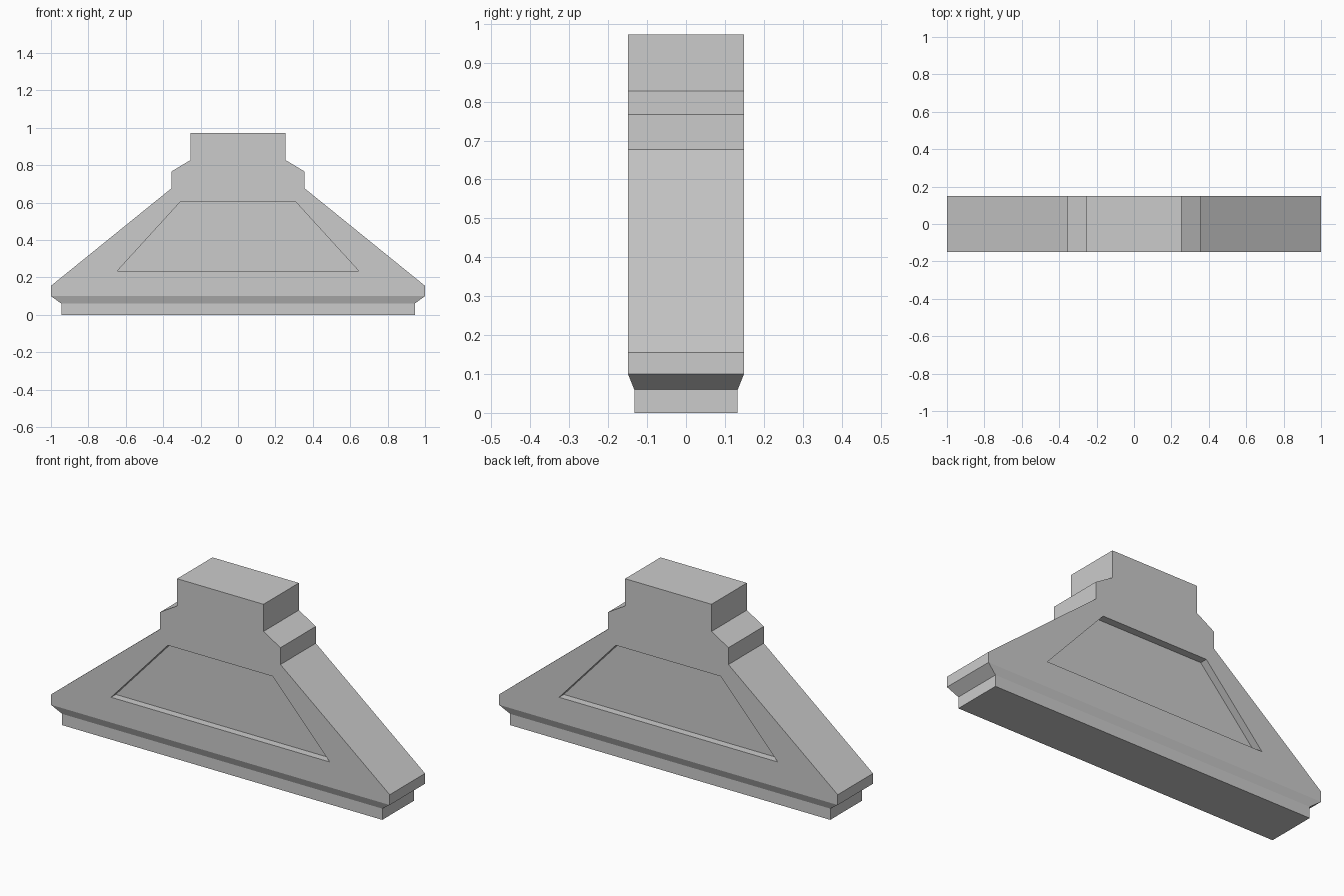
import bpy
import bmesh

default_cube = bpy.data.objects.get("Cube")
if default_cube:
    bpy.data.objects.remove(default_cube, do_unlink=True)

# Single grey stone colour
stone = bpy.data.materials.new("grey_stone")
stone.use_nodes = True
colour = (0.6, 0.6, 0.6, 1)
stone.diffuse_color = colour
stone.node_tree.nodes["Principled BSDF"].inputs["Base Color"].default_value = colour


def loft(name, rings, cap_end=True):
    """Skin a list of equal-length point rings into a flat-faced solid."""
    bm = bmesh.new()
    loops = [[bm.verts.new(p) for p in ring] for ring in rings]
    n = len(loops[0])
    for a, b in zip(loops, loops[1:]):
        for i in range(n):
            j = (i + 1) % n
            bm.faces.new((a[i], a[j], b[j], b[i]))
    bm.faces.new(loops[0])
    if cap_end:
        bm.faces.new(loops[-1])
    bmesh.ops.recalc_face_normals(bm, faces=bm.faces)
    mesh = bpy.data.meshes.new(name)
    bm.to_mesh(mesh)
    bm.free()
    mesh.materials.append(stone)
    obj = bpy.data.objects.new(name, mesh)
    bpy.context.collection.objects.link(obj)
    return obj


def slab(name, half_profile, y0, y1):
    """Mirror a right-hand profile in x and extrude it from y0 to y1."""
    outline = half_profile + [(-x, z) for x, z in reversed(half_profile)]
    return loft(name, [[(x, y, z) for x, z in outline] for y in (y0, y1)])


def rectangle(hx, hy, z):
    return [(-hx, -hy, z), (hx, -hy, z), (hx, hy, z), (-hx, hy, z)]


DEPTH = 0.149
RECESS = 0.04

# Stepped gable body
body = slab("gable_body", [(1, 0.1), (1, 0.155), (0.355, 0.677), (0.355, 0.767),
                           (0.255, 0.827), (0.255, 0.972)], -DEPTH, DEPTH)

# Sunken trapezoid panel on the front and the back
panel = [(0.645, 0.235), (0.31, 0.602)]
for side, sign in (("front", -1), ("back", 1)):
    cutter = slab(side + "_panel_cutter", panel,
                  sign * (DEPTH - RECESS), sign * (DEPTH + 0.1))
    cutter.hide_render = True
    cut = body.modifiers.new(side + "_panel", "BOOLEAN")
    cut.operation = "DIFFERENCE"
    cut.solver = "EXACT"
    cut.object = cutter
    bpy.context.view_layer.objects.active = body
    bpy.ops.object.modifier_apply(modifier=cut.name)
    bpy.data.objects.remove(cutter, do_unlink=True)

# Narrower plinth flaring out to meet the body
loft("plinth", [rectangle(0.945, 0.133, 0), rectangle(0.945, 0.133, 0.06),
                rectangle(1, DEPTH, 0.1)], cap_end=False)
